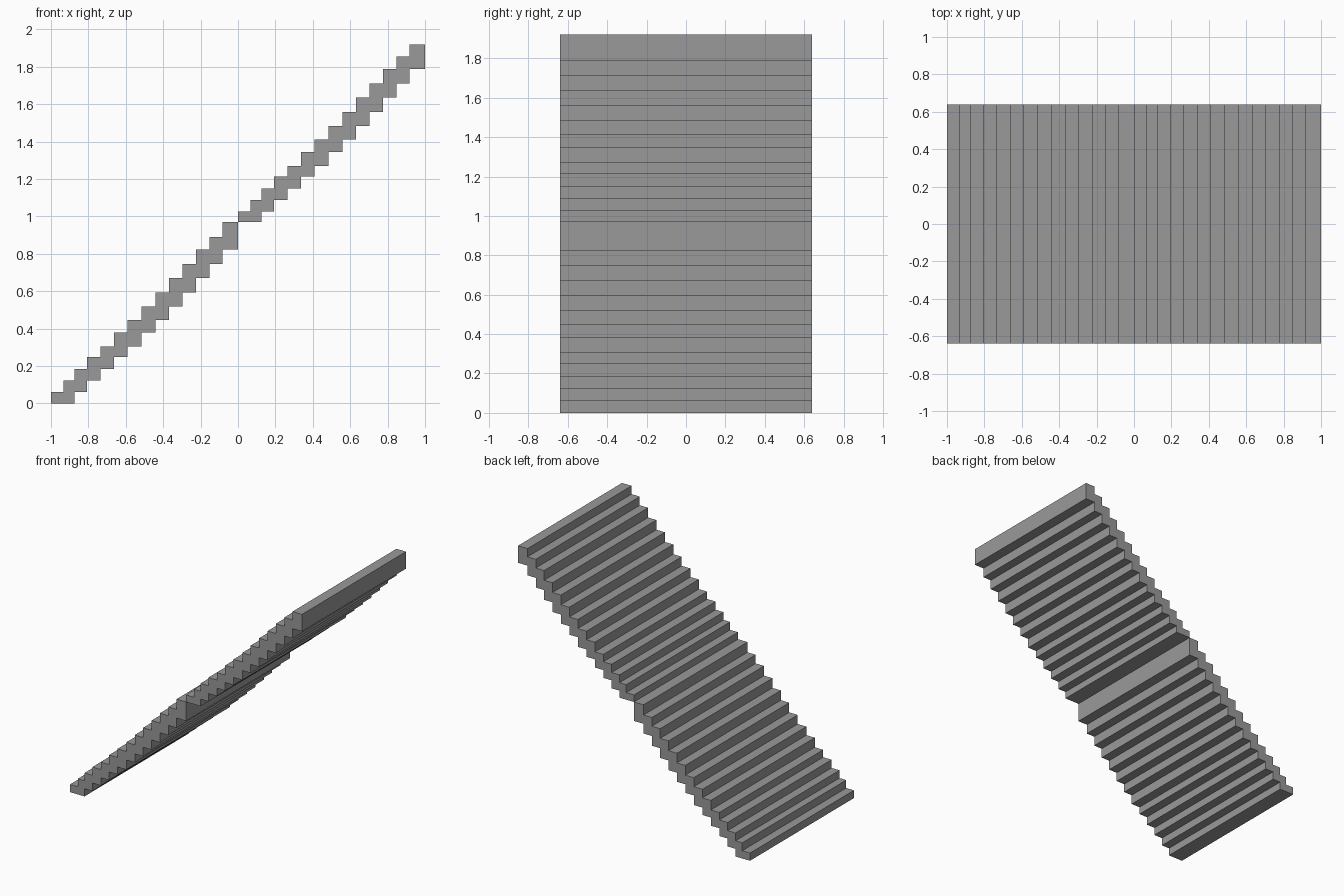
import bpy
import bmesh

cube = bpy.data.objects.get("Cube")
if cube:
    bpy.data.objects.remove(cube, do_unlink=True)

stone = bpy.data.materials.new("plain grey")
stone.use_nodes = True
grey = (0.32, 0.32, 0.32, 1)
stone.diffuse_color = grey
stone.node_tree.nodes["Principled BSDF"].inputs["Base Color"].default_value = grey

HALF_WIDTH = 0.64
# Riser positions and tread heights within one flight
RISERS = [0, 0.067, 0.125, 0.193, 0.265, 0.338, 0.41, 0.485,
          0.558, 0.63, 0.703, 0.775, 0.847, 0.918, 1]
TREADS = [0, 0.06, 0.122, 0.183, 0.247, 0.305, 0.38, 0.447,
          0.518, 0.594, 0.67, 0.746, 0.822, 0.89]


def make_flight(name, x, lift, bottom, top):
    """Extrude a stepped slab: every tread overlaps the one below by one run."""
    heights = [bottom] + [lift + z for z in TREADS[1:]] + [top]
    steps = len(RISERS) - 1
    profile = []
    # Climb the upper side
    for i in range(steps):
        profile += [(RISERS[i], heights[i]), (RISERS[i], heights[i + 1])]
    profile.append((RISERS[-1], top))
    # Descend the stepped underside
    for i in range(steps, 1, -1):
        profile.append((RISERS[i], heights[i - 2]))
        if i > 2:
            profile.append((RISERS[i - 1], heights[i - 2]))

    bm = bmesh.new()
    side = bm.faces.new([bm.verts.new((x + px, -HALF_WIDTH, pz)) for px, pz in profile])
    grown = bmesh.ops.extrude_face_region(bm, geom=[side])
    verts = [v for v in grown["geom"] if isinstance(v, bmesh.types.BMVert)]
    bmesh.ops.translate(bm, verts=verts, vec=(0, 2 * HALF_WIDTH, 0))
    bmesh.ops.recalc_face_normals(bm, faces=bm.faces)
    mesh = bpy.data.meshes.new(name)
    bm.to_mesh(mesh)
    bm.free()
    mesh.materials.append(stone)
    bpy.context.collection.objects.link(bpy.data.objects.new(name, mesh))


make_flight("lower_stair_flight", -1, 0, 0, 0.97)
make_flight("upper_stair_flight", 0, 0.965, 0.97, 1.92)
